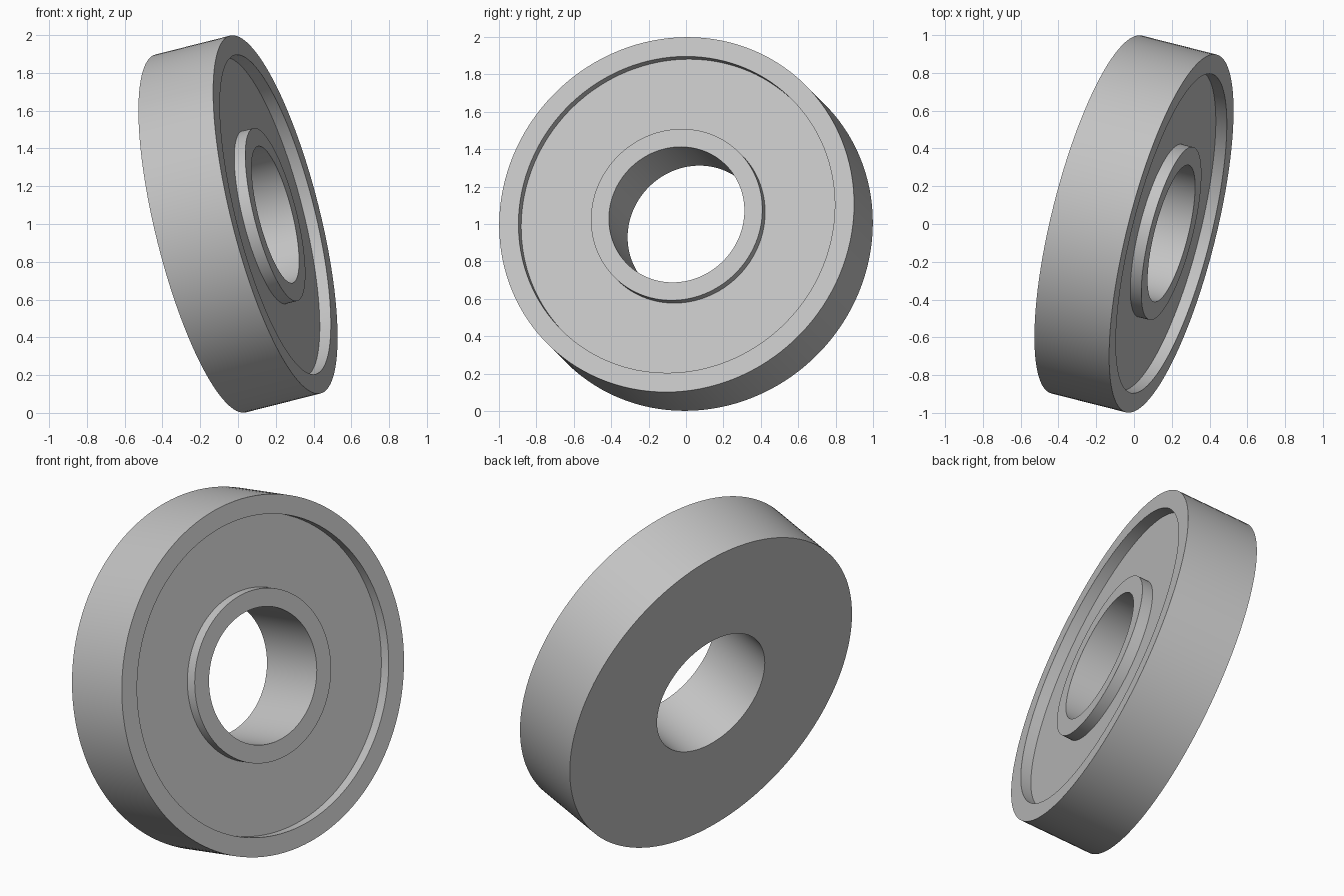
import bpy
import bmesh
import math
from mathutils import Vector, Matrix

cube = bpy.data.objects.get("Cube")
if cube:
    bpy.data.objects.remove(cube, do_unlink=True)

SEGMENTS = 128
OUTER, RECESS, HUB, BORE = 0.977, 0.871, 0.472, 0.373
HALF, DEPTH = 0.21, 0.062

# Plain grey material
grey = bpy.data.materials.new("plain_grey")
grey.use_nodes = True
colour = (0.55, 0.55, 0.55, 1)
grey.diffuse_color = colour
grey.node_tree.nodes["Principled BSDF"].inputs["Base Color"].default_value = colour

# Closed cross-section (radius, height): rim, recessed web, raised hub, bore
floor = HALF - DEPTH
profile = [
    (OUTER, -HALF), (OUTER, HALF),
    (RECESS, HALF), (RECESS, floor),
    (HUB, floor), (HUB, HALF),
    (BORE, HALF), (BORE, -HALF),
]

# Revolve the section about its axis
bm = bmesh.new()
rings = []
for i in range(SEGMENTS):
    a = math.tau * i / SEGMENTS
    rings.append([bm.verts.new((r * math.cos(a), r * math.sin(a), h))
                  for r, h in profile])
for i, ring in enumerate(rings):
    following = rings[(i + 1) % SEGMENTS]
    for j in range(len(profile)):
        k = (j + 1) % len(profile)
        bm.faces.new((ring[j], following[j], following[k], ring[k]))
bmesh.ops.recalc_face_normals(bm, faces=bm.faces)

# Tilt the axis and rest the wheel on the ground
axis = Vector((0.9414, -0.2385, 0.2385))
tilt = axis.to_track_quat('Z', 'Y').to_matrix().to_4x4()
bm.transform(Matrix.Translation((0, 0, 1)) @ tilt)

mesh = bpy.data.meshes.new("recessed_wheel")
bm.to_mesh(mesh)
bm.free()
mesh.materials.append(grey)
wheel = bpy.data.objects.new("recessed_wheel", mesh)
bpy.context.collection.objects.link(wheel)

# Smooth curved walls, crisp edges
bpy.ops.object.select_all(action='DESELECT')
wheel.select_set(True)
bpy.context.view_layer.objects.active = wheel
bpy.ops.object.shade_smooth_by_angle(angle=math.radians(30))
